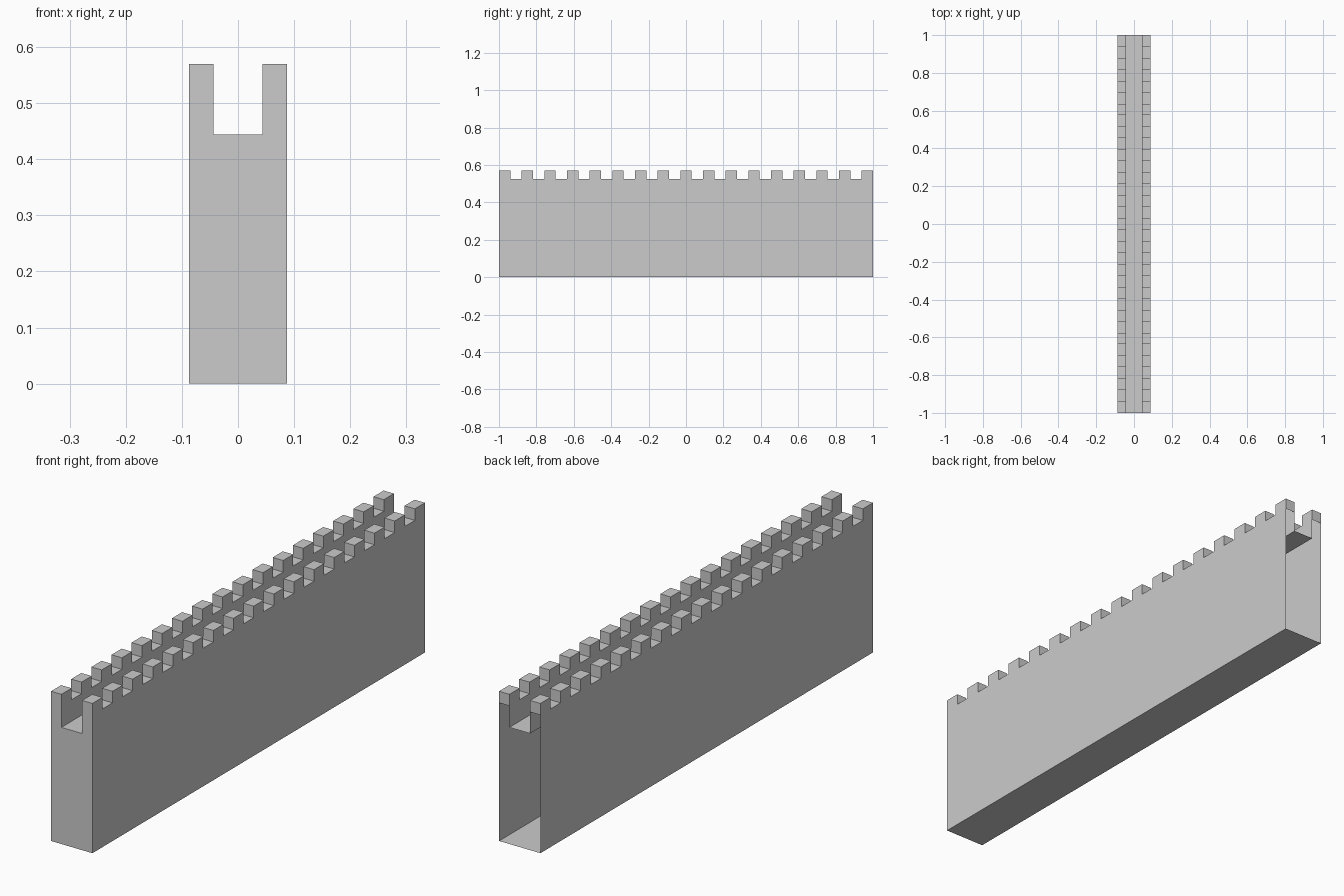
import bpy, bmesh, math

if "Cube" in bpy.data.objects:
    bpy.data.objects.remove(bpy.data.objects["Cube"])

HALF_W, INNER_W = 0.087, 0.0435
WALK_Z, CRENEL_Z, TOP_Z = 0.444, 0.526, 0.57
SEGMENTS = 33          # alternating merlon / gap, starting and ending on a merlon
STEP = 2.0 / SEGMENTS

# U-shaped cross-section, counter-clockwise seen from the front
right = [(HALF_W, 0), (HALF_W, CRENEL_Z), (INNER_W, CRENEL_Z), (INNER_W, WALK_Z)]
profile = right + [(-x, z) for x, z in reversed(right)]
n = len(profile)

bm = bmesh.new()

# Hollow wall shell, swept along y; the back end is left open
rings = [[bm.verts.new((x, -1 + i * STEP, z)) for x, z in profile]
         for i in range(SEGMENTS + 1)]
merlon_tops = []
for i in range(SEGMENTS):
    a, b = rings[i], rings[i + 1]
    for k in range(n):
        m = (k + 1) % n
        face = bm.faces.new((a[k], b[k], b[m], a[m]))
        if i % 2 == 0 and k in (1, 5):
            merlon_tops.append(face)

# Front end wall
bm.faces.new(rings[0])
bm.normal_update()

# Merlons raised from every other parapet segment
raised = bmesh.ops.extrude_discrete_faces(bm, faces=merlon_tops)["faces"]
for v in {v for f in raised for v in f.verts}:
    v.co.z = TOP_Z
# extrude each merlon's side walls down to its original outline
for f in raised:
    for e in f.edges:
        if e.is_boundary:
            break

bmesh.ops.remove_doubles(bm, verts=bm.verts, dist=1e-5)

# Close the sides of each merlon if the extrusion left them open
tops = [f for f in bm.faces if all(abs(v.co.z - TOP_Z) < 1e-5 for v in f.verts)]
open_edges = [e for f in tops for e in f.edges if e.is_boundary]
if open_edges:
    res = bmesh.ops.extrude_edge_only(bm, edges=open_edges)["geom"]
    for v in res:
        if isinstance(v, bmesh.types.BMVert):
            v.co.z = CRENEL_Z
    bmesh.ops.remove_doubles(bm, verts=bm.verts, dist=1e-5)

# Merge coplanar strips into clean flat faces
bm.normal_update()
bmesh.ops.dissolve_limit(bm, angle_limit=math.radians(1),
                         verts=bm.verts, edges=bm.edges)

mesh = bpy.data.meshes.new("castle_wall")
bm.to_mesh(mesh)
bm.free()
wall = bpy.data.objects.new("castle_wall", mesh)
bpy.context.collection.objects.link(wall)
